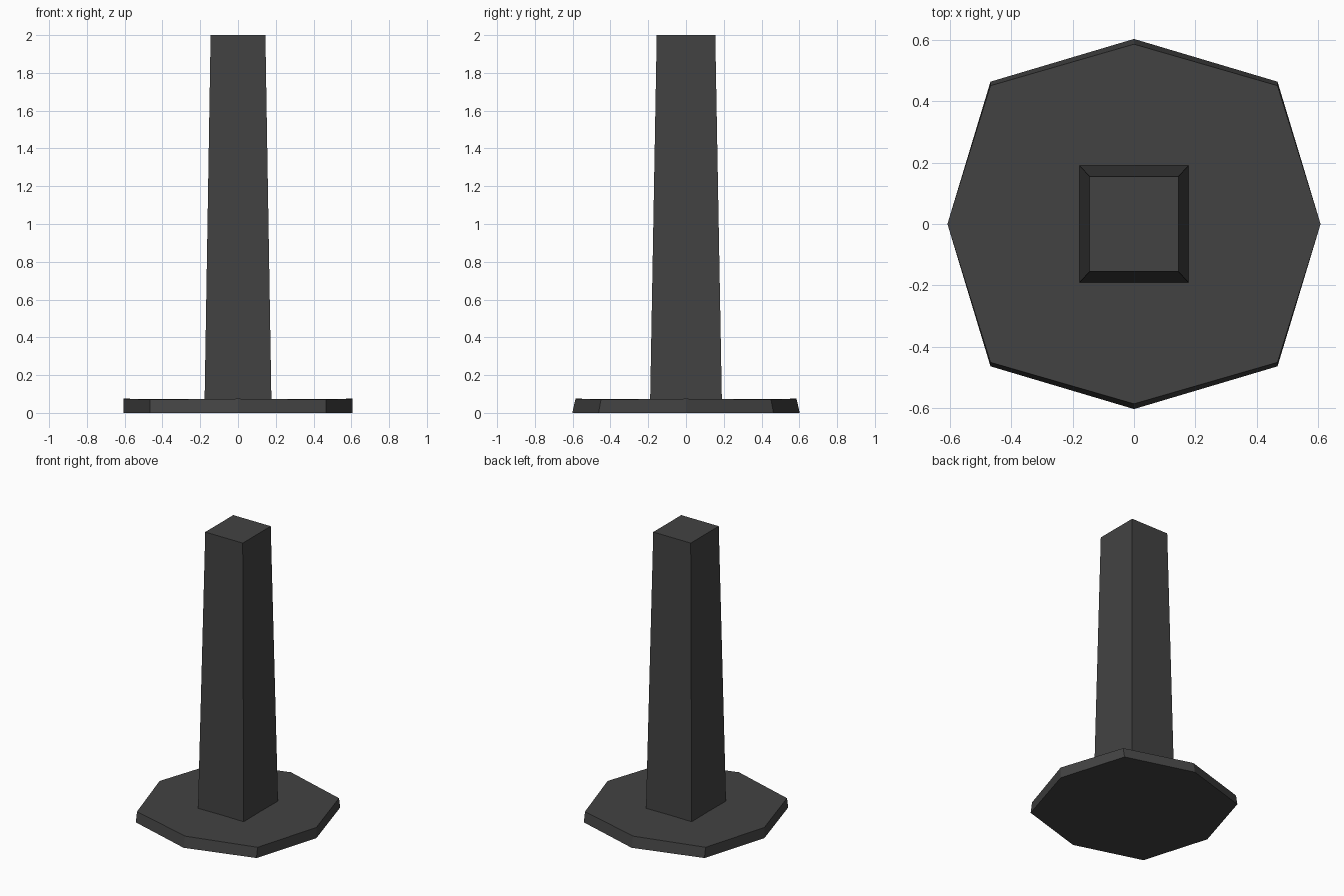
import bpy, bmesh

if "Cube" in bpy.data.objects:
    bpy.data.objects.remove(bpy.data.objects["Cube"])

dark = bpy.data.materials.new("charcoal")
dark.diffuse_color = (0.055, 0.055, 0.055, 1)
dark.use_nodes = True
dark.node_tree.nodes["Principled BSDF"].inputs["Base Color"].default_value = dark.diffuse_color


def loft(name, bottom, top):
    """Closed solid between two matching rings of points."""
    bm = bmesh.new()
    lo = [bm.verts.new(p) for p in bottom]
    hi = [bm.verts.new(p) for p in top]
    n = len(lo)
    bm.faces.new(lo[::-1])
    # top is fanned from its centre so it can dip slightly
    mid = bm.verts.new((0, 0, sum(v.co.z for v in hi) / n))
    for i in range(n):
        j = (i + 1) % n
        bm.faces.new((lo[i], lo[j], hi[j], hi[i]))
        bm.faces.new((hi[i], hi[j], mid))
    bmesh.ops.dissolve_limit(bm, angle_limit=0.001, verts=bm.verts, edges=bm.edges)
    bmesh.ops.recalc_face_normals(bm, faces=bm.faces)
    mesh = bpy.data.meshes.new(name)
    bm.to_mesh(mesh)
    bm.free()
    mesh.materials.append(dark)
    obj = bpy.data.objects.new(name, mesh)
    bpy.context.collection.objects.link(obj)


def octagon(ry, dy, z_axis, z_diag):
    rx, dx = 0.607, 0.467
    return [(rx, 0, z_axis), (dx, dy, z_diag), (0, ry, z_axis), (-dx, dy, z_diag),
            (-rx, 0, z_axis), (-dx, -dy, z_diag), (0, -ry, z_axis), (dx, -dy, z_diag)]


def rectangle(x, y, z):
    return [(x, y, z), (-x, y, z), (-x, -y, z), (x, -y, z)]


# eight-sided foot plate, sloped on front and back
loft("base_plate", octagon(0.602, 0.463, 0, 0), octagon(0.585, 0.45, 0.075, 0.07))

# tapered square post
loft("post", rectangle(0.177, 0.19, 0.06), rectangle(0.145, 0.155, 2.0))
